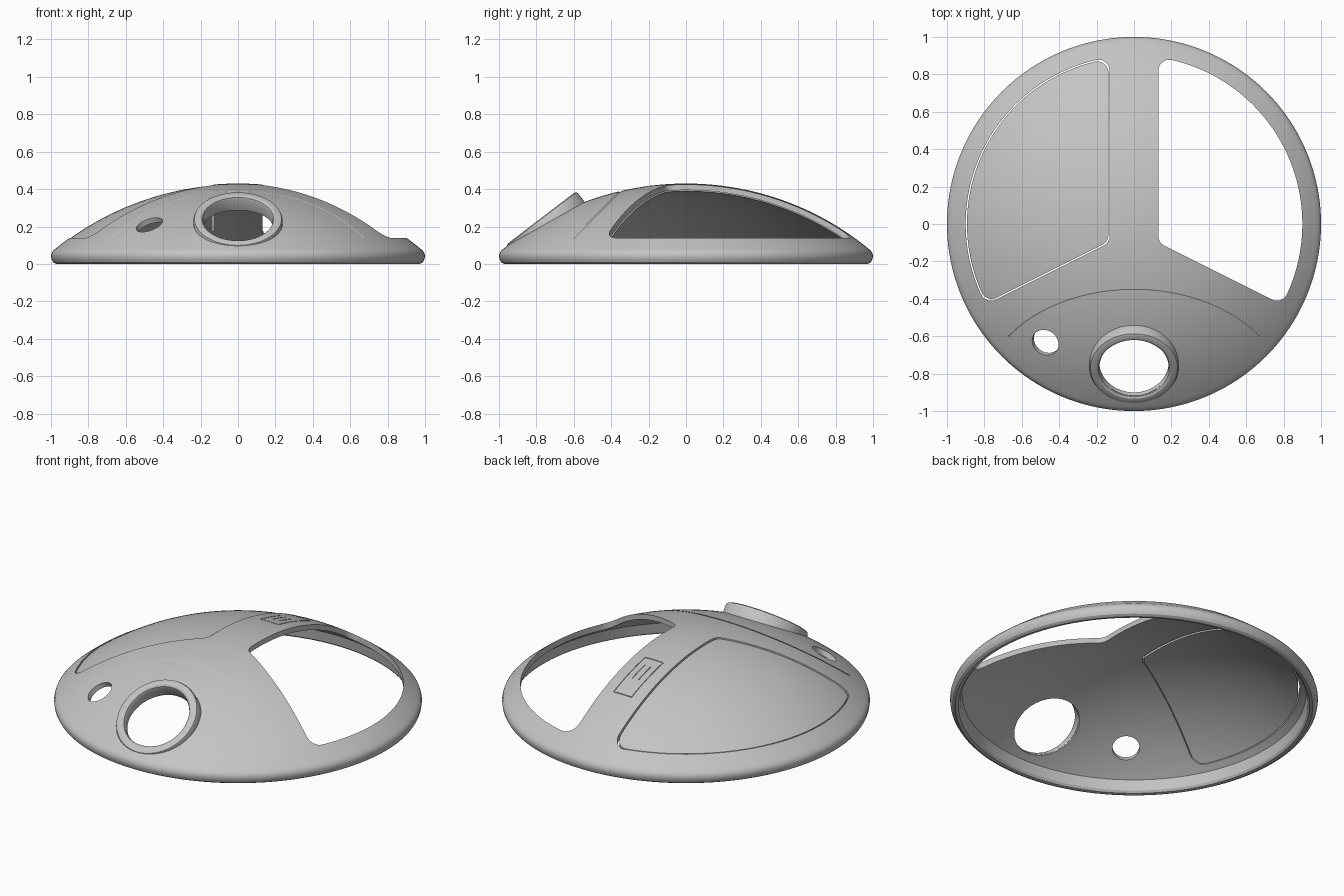
import bpy, bmesh, math
from mathutils import Vector, Matrix

if "Cube" in bpy.data.objects:
    bpy.data.objects.remove(bpy.data.objects["Cube"])

R, TOP, WALL = 1.54, 0.43, 0.03      # dome radius, crown height, wall thickness
CENTRE = Vector((0, 0, TOP - R))
SEGMENTS = 160

grey = bpy.data.materials.new("shell_grey")
grey.use_nodes = True
grey.diffuse_color = (0.55, 0.55, 0.55, 1)
grey.node_tree.nodes["Principled BSDF"].inputs["Base Color"].default_value = (0.55, 0.55, 0.55, 1)


def to_object(name, bm, matrix=Matrix()):
    bmesh.ops.remove_doubles(bm, verts=bm.verts, dist=1e-5)
    bmesh.ops.transform(bm, matrix=matrix, verts=bm.verts)
    bmesh.ops.recalc_face_normals(bm, faces=bm.faces)
    mesh = bpy.data.meshes.new(name)
    bm.to_mesh(mesh)
    bm.free()
    mesh.materials.append(grey)
    obj = bpy.data.objects.new(name, mesh)
    bpy.context.collection.objects.link(obj)
    return obj


def lathe(name, profile, matrix=Matrix(), closed=False):
    bm = bmesh.new()
    verts = [bm.verts.new((r, 0, z)) for r, z in profile]
    pairs = list(zip(verts, verts[1:])) + ([(verts[-1], verts[0])] if closed else [])
    edges = [bm.edges.new(p) for p in pairs]
    bmesh.ops.spin(bm, geom=verts + edges, axis=(0, 0, 1), cent=(0, 0, 0),
                   angle=math.tau, steps=SEGMENTS, use_duplicate=False)
    return to_object(name, bm, matrix)


def prism(name, outline, low, high, matrix=Matrix()):
    bm = bmesh.new()
    face = bm.faces.new([bm.verts.new((x, y, low)) for x, y in outline])
    grown = bmesh.ops.extrude_face_region(bm, geom=[face])["geom"]
    moved = [g for g in grown if isinstance(g, bmesh.types.BMVert)]
    bmesh.ops.translate(bm, verts=moved, vec=(0, 0, high - low))
    return to_object(name, bm, matrix)


def box(name, size, matrix):
    bm = bmesh.new()
    bmesh.ops.create_cube(bm, size=1)
    bmesh.ops.scale(bm, vec=size, verts=bm.verts)
    return to_object(name, bm, matrix)


def boolean(obj, cutter, operation="DIFFERENCE"):
    mod = obj.modifiers.new("cut", "BOOLEAN")
    mod.operation, mod.object, mod.solver = operation, cutter, "EXACT"
    mesh = bpy.data.meshes.new_from_object(
        obj.evaluated_get(bpy.context.evaluated_depsgraph_get()))
    obj.modifiers.clear()
    obj.data = mesh
    bpy.data.objects.remove(cutter)


def cap(radius, reach, steps=44):
    # Arc of the dome from the crown out to the given reach
    end = math.asin(reach / radius)
    return [(radius * math.sin(end * i / steps), CENTRE.z + radius * math.cos(end * i / steps))
            for i in range(steps + 1)]


def shell(name):
    rim = [(0.985, 0.074), (0.995, 0.062), (1.0, 0.045), (0.997, 0.025),
           (0.988, 0.009), (0.972, 0.0), (0.955, 0.003), (0.945, 0.015)]
    return lathe(name, cap(R, 0.97) + rim + cap(R - WALL, 0.935)[::-1])


def core(depth):
    # Solid lying under the dome surface by the given depth
    return lathe("core", cap(R - depth, 1.1) + [(1.1, -0.9), (0, -0.9)])


def window(inset, side, fillet=0.06):
    # Disc segment bounded by the spine and a slanted front edge, corners rounded
    k = inset + fillet
    rho, a, slant = 0.9 - k, 0.13 + k, math.radians(243.4)
    c = 0.031 - k
    phi = slant + math.acos(c / rho)
    theta = math.acos(a / rho)
    corner_c = (a, (c - a * math.cos(slant)) / math.sin(slant))
    corner_b = (rho * math.cos(phi), rho * math.sin(phi))
    corner_a = (a, rho * math.sin(theta))
    arcs = [(corner_c, fillet, math.pi, slant, 8), (corner_b, fillet, slant, phi, 10),
            ((0, 0), rho + fillet, phi, math.tau + theta, 56),
            (corner_a, fillet, theta, math.pi, 10)]
    points = []
    for (x, y), r, start, end, n in arcs:
        for i in range(n + 1):
            t = start + (end - start) * i / n
            p = (side * (x + r * math.cos(t)), y + r * math.sin(t))
            if not points or math.dist(p, points[-1]) > 1e-4:
                points.append(p)
    return points


def facing(position, normal):
    turn = Vector((0, 0, 1)).rotation_difference(Vector(normal)).to_matrix().to_4x4()
    return Matrix.Translation(position) @ turn


def rod(radius, matrix):
    return lathe("rod", [(0, -0.3), (radius, -0.3), (radius, 0.3), (0, 0.3)], matrix)


# Dome shell with the open window on one side and the panel bay on the other
dome = shell("dome_shell")
for side in (1, -1):
    boolean(dome, prism("window_cutter", window(0, side), -0.2, 0.8))

# Front round port and the small side hole
port = facing((0, -0.775, 0.245), (0, -0.607, 0.795))
boolean(dome, rod(0.186, port))
spot = Vector((-0.475, -0.635, 0.212))
boolean(dome, rod(0.074, facing(spot, spot - CENTRE)))

# Fine surface grooves: curved front seam, outline and slots on the spine
grooves = [((1.6, 0.6, 0.004),
            Matrix.Translation((0, -0.388, 0.352)) @ Matrix.Rotation(math.radians(45), 4, "X"))]
for x, y, w, d in [(-0.06, 0.45, 0.005, 0.3), (0.06, 0.45, 0.005, 0.3),
                   (0, 0.6, 0.115, 0.005), (0, 0.3, 0.115, 0.005),
                   (-0.02, 0.42, 0.005, 0.12), (0.02, 0.42, 0.005, 0.12)]:
    grooves.append(((w, d, 0.4), Matrix.Translation((x, y, 0.4))))
for size, matrix in grooves:
    groove = box("groove", size, matrix)
    boolean(groove, core(0.004))
    boolean(dome, groove)

# Closed side panel, sitting slightly low in its bay
panel = shell("side_panel")
boolean(panel, prism("panel_cutter", window(0.007, -1), -0.2, 0.8), "INTERSECT")
panel.location.z = -0.005

# Raised collar around the port, trimmed to the dome
collar = lathe("port_collar", [(0.185, -0.2), (0.185, -0.018), (0.19, -0.006), (0.2, 0),
                               (0.222, 0), (0.233, -0.005), (0.238, -0.016), (0.238, -0.2)],
               port, closed=True)
boolean(collar, core(0.02))

# Smooth shading with crisp edges
bpy.ops.object.select_all(action="DESELECT")
for obj in (dome, panel, collar):
    obj.select_set(True)
bpy.context.view_layer.objects.active = dome
bpy.ops.object.shade_smooth_by_angle(angle=math.radians(30))
